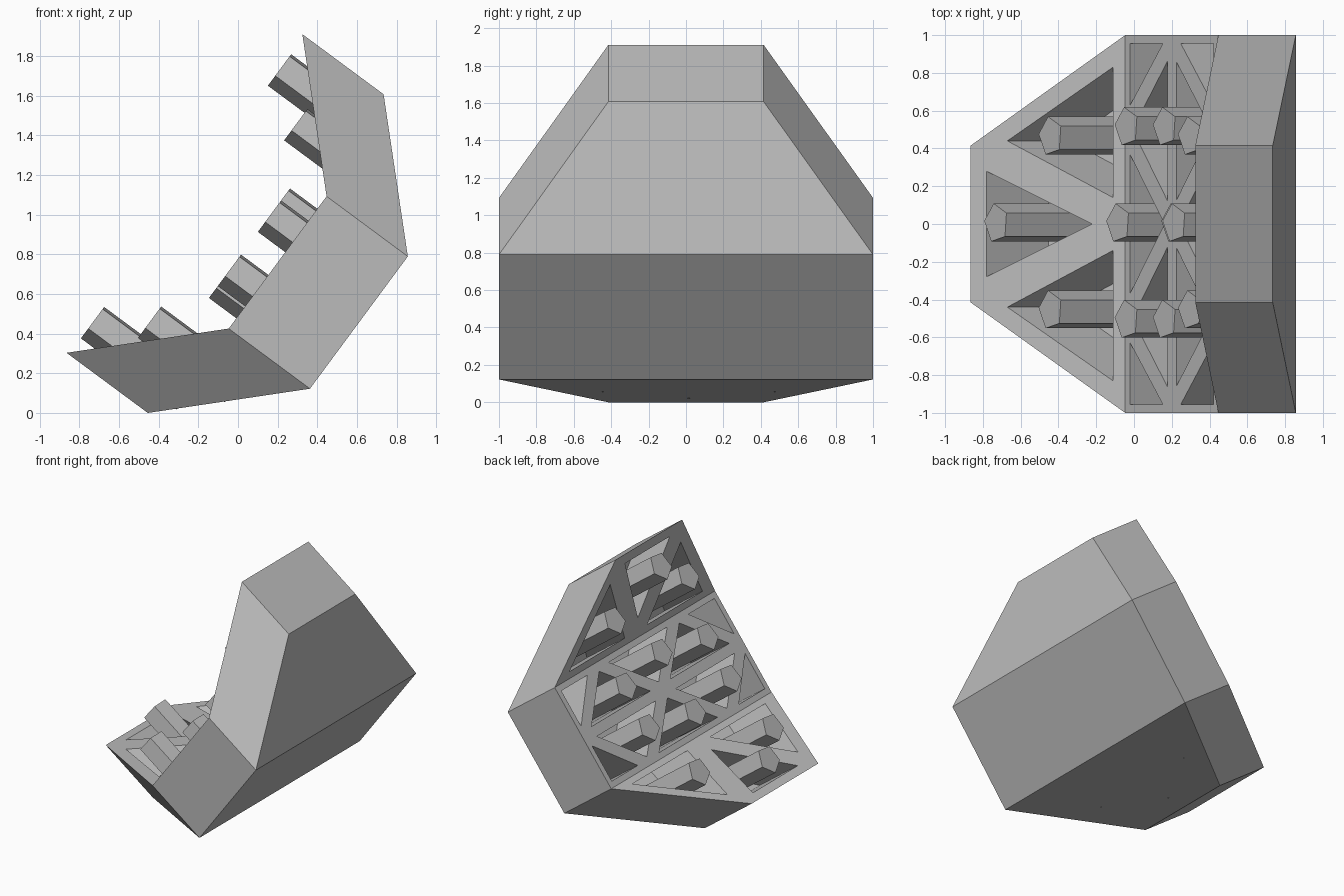
import bpy, bmesh, math
from mathutils import Matrix, Vector

cube = bpy.data.objects.get("Cube")
if cube:
    bpy.data.objects.remove(cube, do_unlink=True)

# Local frame: u runs up the shell, y across it, w out of the concave face
ANGLE = math.radians(53.5)
FRAME = Matrix.Translation((0.2, 0, 0.759)) @ Matrix.Rotation(-ANGLE, 4, 'Y')
HALF = 0.415       # half length of the middle panel
THICK = 0.51
POCKET = 0.41

grey = bpy.data.materials.new("plain grey")
grey.use_nodes = True
grey.diffuse_color = (0.5, 0.5, 0.5, 1)
grey.node_tree.nodes["Principled BSDF"].inputs["Base Color"].default_value = (0.5, 0.5, 0.5, 1)


def surface(u):
    """Height of the bent concave face."""
    return max(0, abs(u) - HALF)


def finish(bm, name):
    bmesh.ops.recalc_face_normals(bm, faces=bm.faces)
    bm.transform(FRAME)
    mesh = bpy.data.meshes.new(name)
    bm.to_mesh(mesh)
    bm.free()
    mesh.materials.append(grey)
    obj = bpy.data.objects.new(name, mesh)
    bpy.context.collection.objects.link(obj)
    return obj


def extrude_down(bm, faces, depth):
    """Sweep flat faces straight back along w."""
    new = bmesh.ops.extrude_face_region(bm, geom=faces, use_keep_orig=True)
    moved = [v for v in new["geom"] if isinstance(v, bmesh.types.BMVert)]
    bmesh.ops.translate(bm, verts=moved, vec=(0, 0, -depth))


# Shell: an octagon with both ends folded forward
bm = bmesh.new()
rows = [[bm.verts.new((u, side * y, surface(u))) for side in (-1, 1)]
        for u, y in ((-1, HALF), (-HALF, 1), (HALF, 1), (1, HALF))]
panels = [bm.faces.new((a[0], b[0], b[1], a[1])) for a, b in zip(rows, rows[1:])]
extrude_down(bm, panels, THICK)
shell = finish(bm, "shell")

# Triangular pockets, listed for one quarter and mirrored
centred = [[(0.94, -0.28), (0.94, 0.28), (0.54, 0)],
           [(0.37, -0.365), (0.37, 0.365), (0.065, 0)]]
sided = [[(0.461, 0.14), (0.461, 0.83), (0.861, 0.44)],
         [(0.04, 0.125), (0.04, 0.86), (0.35, 0.5)],
         [(0.37, 0.955), (0.08, 0.955), (0.37, 0.63)]]
bm = bmesh.new()
for end in (-1, 1):
    for tri, sides in [(t, (1,)) for t in centred] + [(t, (-1, 1)) for t in sided]:
        for side in sides:
            verts = [bm.verts.new((end * u, side * y, surface(u) + 0.1)) for u, y in tri]
            extrude_down(bm, [bm.faces.new(verts)], POCKET + 0.1)
cutter = finish(bm, "pocket_cutter")
cutter.hide_render = True

cut = shell.modifiers.new("pockets", 'BOOLEAN')
cut.operation = 'DIFFERENCE'
cut.solver = 'EXACT'
cut.object = cutter
bpy.context.view_layer.objects.active = shell
bpy.ops.object.modifier_apply(modifier=cut.name)
bpy.data.objects.remove(cutter, do_unlink=True)


# Five-sided pegs standing in the pockets
def peg(name, u, y, top):
    base = surface(u) - POCKET
    bm = bmesh.new()
    place = Matrix.Translation((u, y, (top + base) / 2)) @ Matrix.Rotation(math.radians(174), 4, 'Z')
    # Start the ring from a known vertex direction
    ring = [bm.verts.new(place @ Vector((0.106 * math.cos(a), 0.106 * math.sin(a), (top - base) / 2)))
            for a in (i * math.tau / 5 for i in range(5))]
    extrude_down(bm, [bm.faces.new(ring)], top - base)
    finish(bm, name)


for end, where in ((-1, "lower"), (1, "upper")):
    peg(where + "_tip_peg", end * 0.793, 0.005, 0.57)
    peg(where + "_inner_peg", end * 0.245, 0.005, 0.172)
    for side, hand in ((-1, "front"), (1, "back")):
        peg(f"{where}_{hand}_outer_peg", end * 0.62, side * 0.46 + 0.005, 0.34)
        peg(f"{where}_{hand}_inner_peg", end * 0.17, side * 0.51 + 0.005, 0.172)
